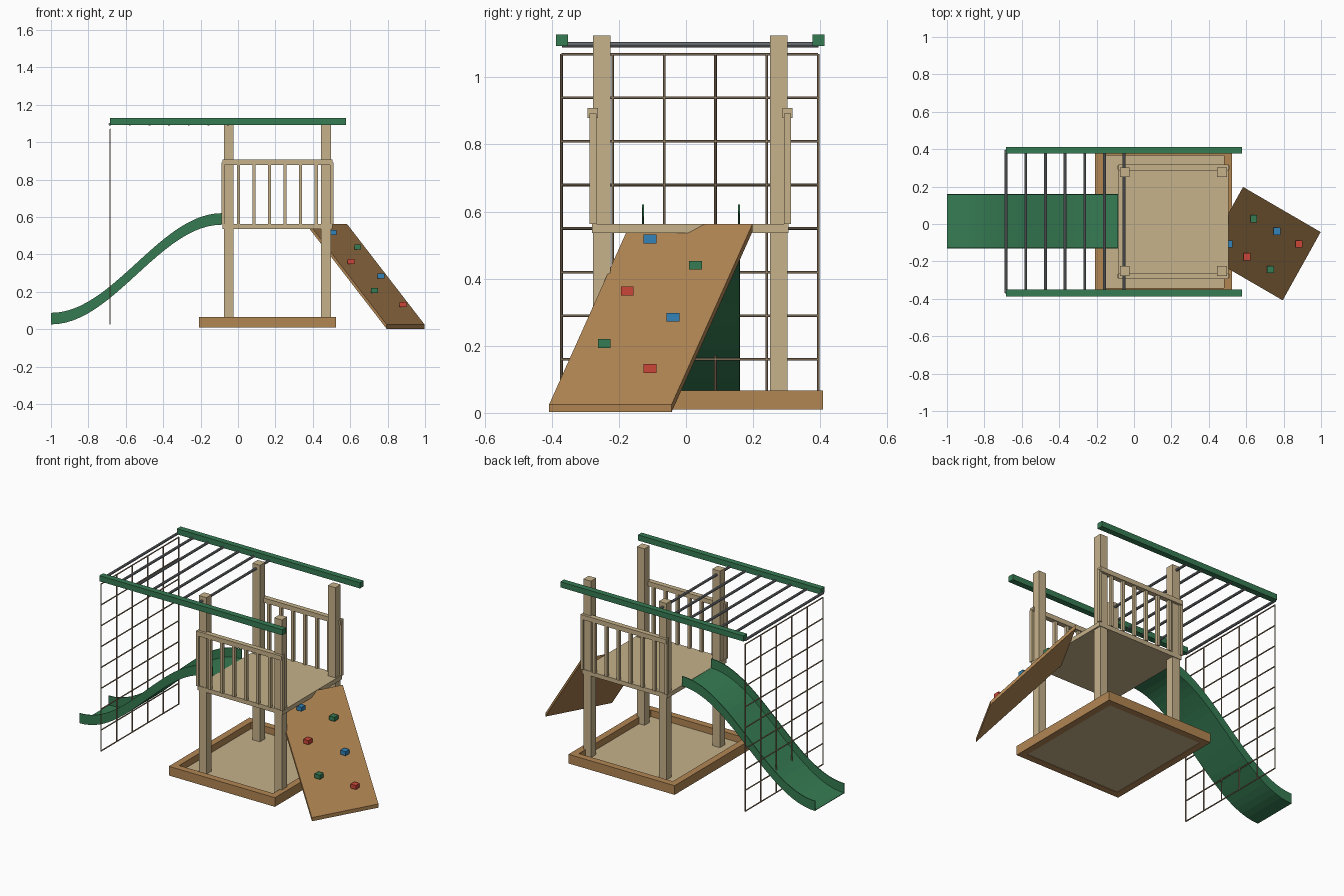
import bpy, bmesh, math
from mathutils import Vector

if "Cube" in bpy.data.objects:
    bpy.data.objects.remove(bpy.data.objects["Cube"])

CY = 0.0125   # centre line of the tower in y
CX = 0.21     # centre of the tower in x


def material(name, r, g, b):
    m = bpy.data.materials.new(name)
    lin = [((c / 255 + 0.055) / 1.055) ** 2.4 for c in (r, g, b)]
    m.diffuse_color = (*lin, 1)
    m.use_nodes = True
    m.node_tree.nodes["Principled BSDF"].inputs["Base Color"].default_value = m.diffuse_color
    return m


TAN = material("pale_wood", 198, 178, 139)
BROWN = material("brown_wood", 178, 134, 83)
GREEN = material("green_plastic", 54, 124, 83)
METAL = material("grey_metal", 130, 135, 138)
ROPE = material("rope", 150, 130, 104)
RED = material("red_hold", 204, 70, 56)
BLUE = material("blue_hold", 50, 132, 184)


def finish(name, bm, mat):
    bmesh.ops.recalc_face_normals(bm, faces=bm.faces)
    me = bpy.data.meshes.new(name)
    bm.to_mesh(me)
    bm.free()
    ob = bpy.data.objects.new(name, me)
    me.materials.append(mat)
    bpy.context.collection.objects.link(ob)
    return ob


def box(name, x, y, z, mat):
    """Box from (min, max) pairs on each axis."""
    bm = bmesh.new()
    bmesh.ops.create_cube(bm, size=1)
    for v in bm.verts:
        v.co = [a + (b - a) * (c + 0.5) for (a, b), c in zip((x, y, z), v.co)]
    return finish(name, bm, mat)


def cbox(name, c, s, mat):
    return box(name, *[(a - b / 2, a + b / 2) for a, b in zip(c, s)], mat)


def rod(name, p, q, r, sides, mat):
    p, q = Vector(p), Vector(q)
    bm = bmesh.new()
    bmesh.ops.create_cone(bm, cap_ends=True, segments=sides,
                          radius1=r, radius2=r, depth=(q - p).length)
    turn = (q - p).to_track_quat('Z', 'Y')
    for v in bm.verts:
        v.co = turn @ v.co + (p + q) / 2
    return finish(name, bm, mat)


# Sandbox: four boards around a floor
X0, X1, Y0, Y1, W = -0.208, 0.523, -0.384, 0.409, 0.042
for nm, y in (("front", (Y0, Y0 + W)), ("back", (Y1 - W, Y1))):
    box("sandbox_" + nm, (X0, X1), y, (0.01, 0.067), BROWN)
for nm, x in (("left", (X0, X0 + W)), ("right", (X1 - W, X1))):
    box("sandbox_" + nm, x, (Y0 + W, Y1 - W), (0.01, 0.067), BROWN)
box("sandbox_floor", (X0 + W, X1 - W), (Y0 + W, Y1 - W), (0.012, 0.026), TAN)

# Tower posts and deck
for sx in (-1, 1):
    for sy in (-1, 1):
        cbox("post", (CX + sx * 0.26, CY + sy * 0.2635, 0.57),
             (0.052, 0.052, 1.11), TAN)
cbox("deck", (CX, CY, 0.55), (0.588, 0.586, 0.027), TAN)

# Railings on the front and back
for s in (-1, 1):
    y = CY + s * 0.29
    cbox("top_rail", (CX, y, 0.894), (0.588, 0.031, 0.029), TAN)
    for i in range(8):
        cbox("baluster", (CX - 0.29 + i * 0.0829, y, 0.728),
             (0.018, 0.02, 0.33), TAN)

# Overhead ladder
for s in (-1, 1):
    cbox("overhead_beam", (-0.0535, CY + s * 0.382, 1.111),
         (1.261, 0.036, 0.035), GREEN)
for i in range(7):
    x = -0.684 + i * 0.1052
    rod("rung", (x, -0.37, 1.097), (x, 0.395, 1.097), 0.0078, 10, METAL)

# Climbing net
NX, NY0, NY1, NZ0, NZ1 = -0.684, -0.371, 0.394, 0.03, 1.069
for i in range(6):
    y = NY0 + (NY1 - NY0) * i / 5
    rod("net_upright", (NX, y, NZ0), (NX, y, NZ1), 0.004, 6, ROPE)
for i in range(9):
    z = NZ0 + (NZ1 - NZ0) * i / 8
    rod("net_crossline", (NX, NY0, z), (NX, NY1, z), 0.004, 6, ROPE)

# Slide: an open channel swept along an S curve
bm = bmesh.new()
rows = []
for i in range(25):
    t = i / 24
    x = -1 + 0.915 * t
    z = 0.028 + 0.533 * (1 - math.cos(math.pi * t)) / 2
    rows.append([bm.verts.new((x, y, z + h)) for y, h in
                 ((-0.128, 0.06), (-0.128, 0), (0.158, 0), (0.158, 0.06))])
for a, b in zip(rows, rows[1:]):
    for j in range(3):
        bm.faces.new((a[j], b[j], b[j + 1], a[j + 1]))
slide = finish("slide", bm, GREEN)
mod = slide.modifiers.new("thickness", 'SOLIDIFY')
mod.thickness = 0.005
mod.offset = 0

# Climbing ramp, turned away from the tower
bm = bmesh.new()
corners = ((0.583, 0.198, 0.563), (0.998, -0.043, 0.025),
           (0.795, -0.408, 0.025), (0.38, -0.167, 0.563))
top = bm.faces.new([bm.verts.new(c) for c in corners])
ext = bmesh.ops.extrude_face_region(bm, geom=[top], use_keep_orig=True)
for v in ext["geom"]:
    if isinstance(v, bmesh.types.BMVert):
        v.co.z -= 0.023
finish("climbing_ramp", bm, BROWN)

# Climbing holds
for x, y, z, m in ((0.508, -0.107, 0.518, BLUE), (0.64, 0.028, 0.44, GREEN),
                   (0.604, -0.175, 0.363, RED), (0.764, -0.039, 0.285, BLUE),
                   (0.73, -0.244, 0.207, GREEN), (0.882, -0.107, 0.132, RED)):
    cbox("climbing_hold", (x, y, z), (0.036, 0.038, 0.026), m)
